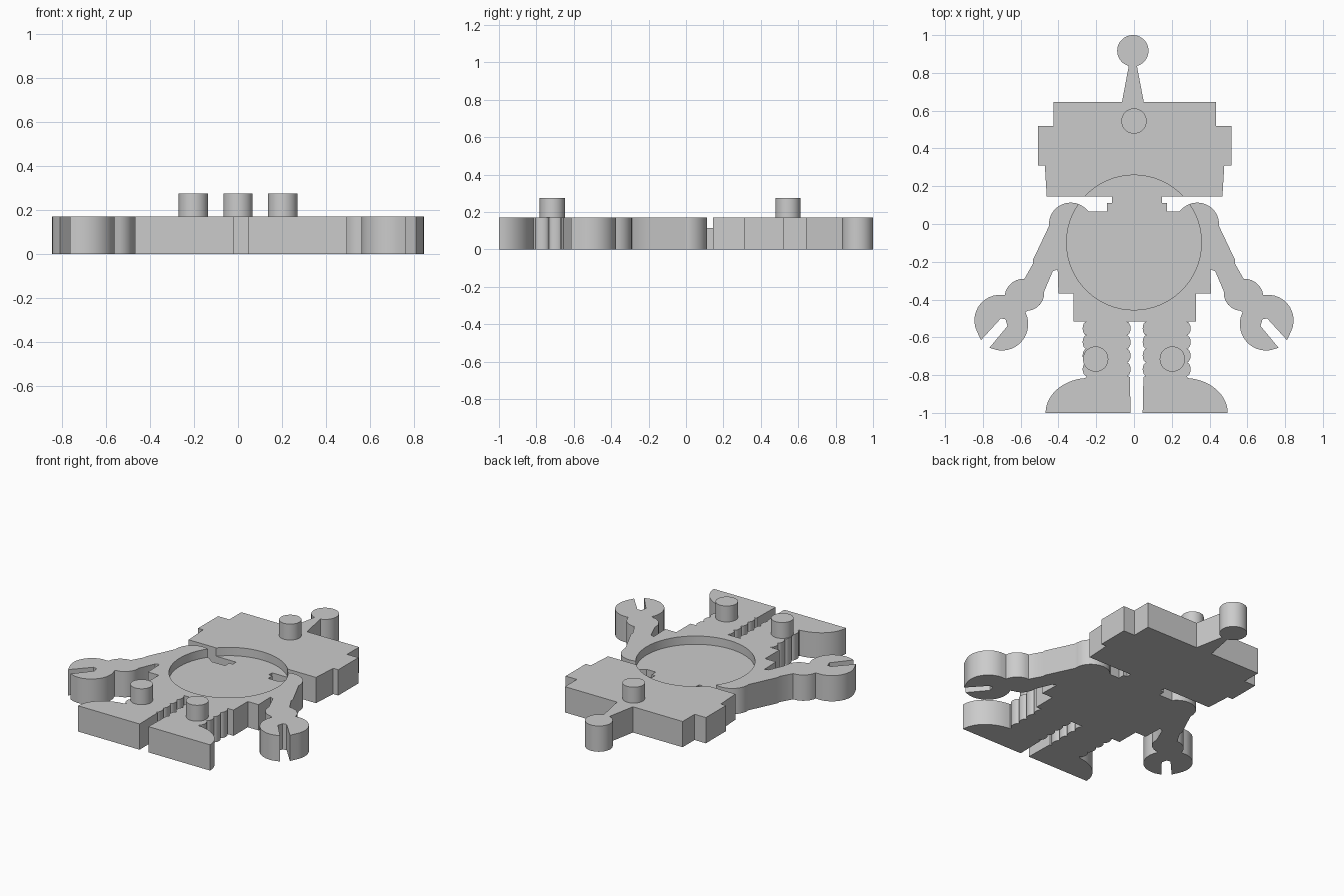
import bpy
import bmesh
from math import cos, sin, radians

default_cube = bpy.data.objects.get("Cube")
if default_cube:
    bpy.data.objects.remove(default_cube, do_unlink=True)

PLATE_TOP = 0.17
RECESS_FLOOR = 0.115
PEG_TOP = 0.275
PEG_RADIUS = 0.067

grey = bpy.data.materials.new("plain grey")
grey.use_nodes = True
grey.diffuse_color = (0.6, 0.6, 0.6, 1)
grey.node_tree.nodes["Principled BSDF"].inputs["Base Color"].default_value = grey.diffuse_color


def arc(centre_x, centre_y, radius_x, radius_y, start, end, steps):
    """Points along an elliptical arc, angles in degrees."""
    points = []
    for step in range(steps + 1):
        angle = radians(start + (end - start) * step / steps)
        points.append((centre_x + radius_x * cos(angle), centre_y + radius_y * sin(angle)))
    return points


def prism(name, outline, bottom, top):
    """Extrude a closed outline straight up between two heights."""
    bm = bmesh.new()
    base = bm.faces.new([bm.verts.new((x, y, bottom)) for x, y in outline])
    extruded = bmesh.ops.extrude_face_region(bm, geom=[base], use_keep_orig=True)
    raised = [item for item in extruded["geom"] if isinstance(item, bmesh.types.BMVert)]
    bmesh.ops.translate(bm, verts=raised, vec=(0, 0, top - bottom))
    bmesh.ops.recalc_face_normals(bm, faces=bm.faces)
    mesh = bpy.data.meshes.new(name)
    bm.to_mesh(mesh)
    bm.free()
    mesh.materials.append(grey)
    obj = bpy.data.objects.new(name, mesh)
    bpy.context.collection.objects.link(obj)
    return obj


def make_active(obj):
    bpy.ops.object.select_all(action="DESELECT")
    obj.select_set(True)
    bpy.context.view_layer.objects.active = obj


# Half outlines of each body part, running from the antenna down to the crotch
antenna = arc(0, 0.917, 0.083, 0.083, 90, -75, 20) + [(0.058, 0.645)]

head = [(0.43, 0.645), (0.43, 0.52), (0.512, 0.52), (0.512, 0.31),
        (0.475, 0.31), (0.465, 0.145)]

neck = [(0.132, 0.145), (0.132, 0.11), (0.158, 0.11), (0.158, 0.067)]

shoulder = [(0.24, 0.067)] + arc(0.335, 0, 0.115, 0.113, 140, -5, 16)

upper_arm = [(0.535, -0.19), (0.535, -0.21), (0.58, -0.29)]
wrist_outside = arc(0.585, -0.39, 0.1, 0.1, 80, 8, 6)
outer_jaw = arc(0.71, -0.51, 0.135, 0.135, 85, -25, 12) + [(0.81, -0.615)]
jaw_notch = [(0.705, -0.5), (0.68, -0.505), (0.67, -0.54), (0.765, -0.655)]
inner_jaw = arc(0.7, -0.53, 0.14, 0.14, 280, 153, 12)
wrist_inside = arc(0.57, -0.365, 0.095, 0.095, 265, 175, 6)
forearm = [(0.43, -0.25), (0.404, -0.24)]
arm = (shoulder + upper_arm + wrist_outside + outer_jaw + jaw_notch
       + inner_jaw + wrist_inside + forearm)

torso = [(0.404, -0.368), (0.325, -0.368), (0.325, -0.517)]

# Ribbed legs: a stack of rounded bumps down the outside and up the inside
BUMP = 0.036
bump_centres = [-0.517 - BUMP * (2 * i + 1) for i in range(4)]
outer_ribs = [(0.265, -0.517)]
inner_ribs = []
for y in bump_centres:
    outer_ribs += arc(0.265, y, 0.021, BUMP, 88, -88, 8)
for y in reversed(bump_centres):
    inner_ribs += arc(0.052, y, 0.02, BUMP, 268, 92, 8)
foot = arc(0.25, -1, 0.232, 0.185, 85, 0, 14) + [(0.032, -1), (0.036, -0.81)]
leg = outer_ribs + foot + inner_ribs + [(0.04, -0.517)]

# Each part is mirrored about its own centre line
parts = [(-0.006, antenna), (0.003, head), (0.016, neck), (0, arm), (0.004, torso), (0.014, leg)]
left_side = [(axis + x, y) for axis, points in parts for x, y in points]
right_side = [(axis - x, y) for axis, points in parts for x, y in points]
body = prism("body_plate", left_side + right_side[:0:-1], 0, PLATE_TOP)

# Round recess in the chest
cutter = prism("recess_cutter", arc(0, -0.098, 0.357, 0.357, 0, 354, 59), RECESS_FLOOR, 1)
cutter.hide_render = True
cut = body.modifiers.new("chest_recess", "BOOLEAN")
cut.operation = "DIFFERENCE"
cut.solver = "EXACT"
cut.object = cutter
make_active(body)
bpy.ops.object.modifier_apply(modifier=cut.name)
bpy.data.objects.remove(cutter, do_unlink=True)

# Round pegs standing on the head and legs
pegs = {"head_peg": (0, 0.545), "left_leg_peg": (0.203, -0.715), "right_leg_peg": (-0.203, -0.715)}
solids = [body]
for name, (x, y) in pegs.items():
    circle = arc(x, y, PEG_RADIUS, PEG_RADIUS, 0, 350, 35)
    solids.append(prism(name, circle, PLATE_TOP, PEG_TOP))

for solid in solids:
    make_active(solid)
    bpy.ops.object.shade_smooth_by_angle(angle=radians(30))
